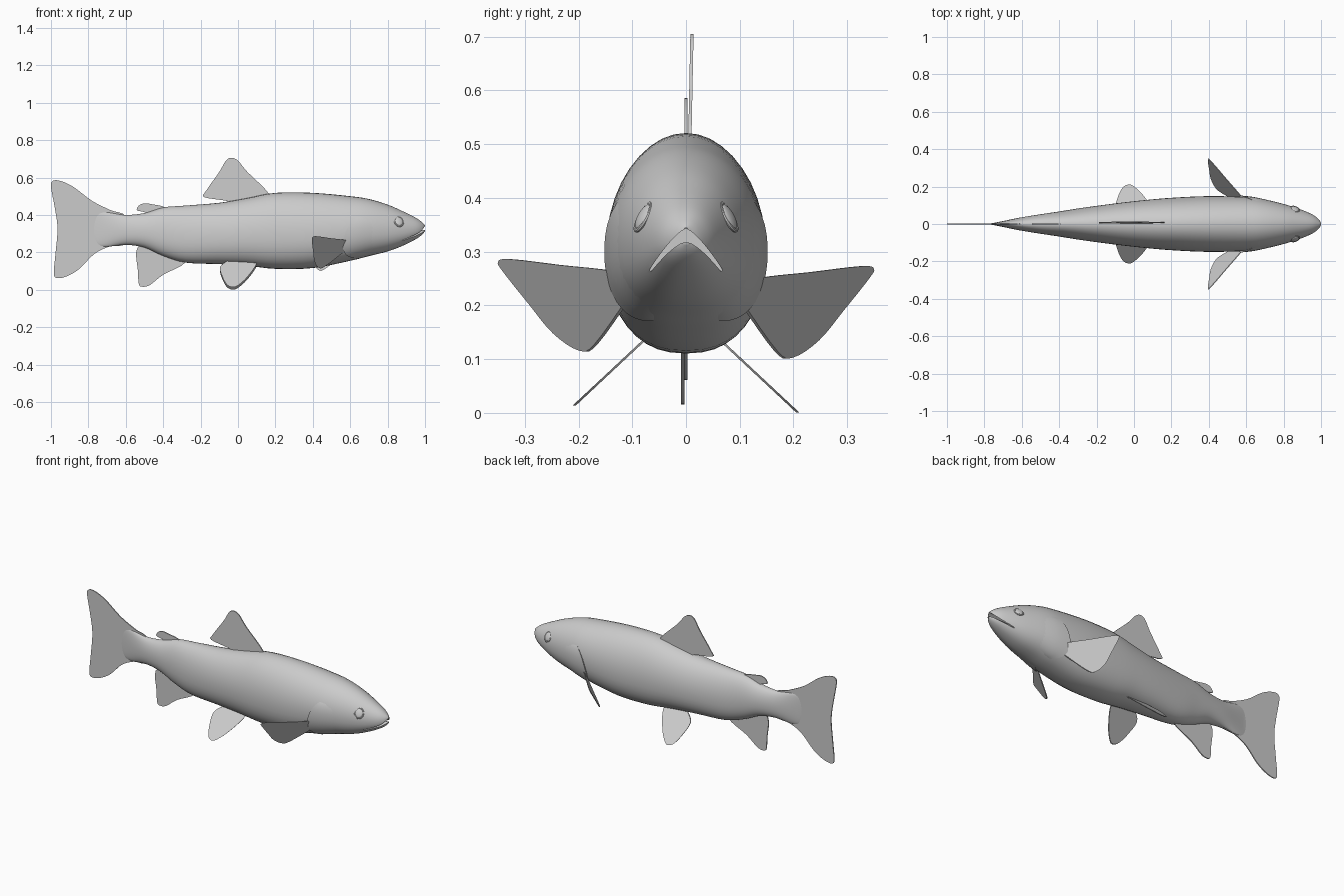
import bpy
import bmesh
import math
from mathutils import Vector

if "Cube" in bpy.data.objects:
    bpy.data.objects.remove(bpy.data.objects["Cube"], do_unlink=True)

GREY = (0.6, 0.6, 0.6, 1)
skin = bpy.data.materials.new("plain grey")
skin.use_nodes = True
skin.diffuse_color = GREY
skin.node_tree.nodes["Principled BSDF"].inputs["Base Color"].default_value = GREY

# Body stations: x, top z, bottom z, half width
STATIONS = [Vector(s) for s in (
    (-.77, .38, .27, .003), (-.75, .41, .24, .006), (-.7, .415, .23, .016),
    (-.6, .40, .24, .036), (-.5, .41, .225, .052), (-.4, .44, .18, .067),
    (-.28, .45, .145, .086), (-.1, .465, .137, .11), (.05, .49, .128, .127),
    (.2, .518, .112, .14), (.4, .518, .116, .149), (.6, .50, .155, .144),
    (.7, .485, .18, .131), (.8, .455, .205, .107), (.88, .42, .235, .082),
    (.95, .385, .27, .053), (.985, .36, .295, .028), (1, .345, .315, .006))]
LAST = len(STATIONS) - 1


def station(u):
    """Smoothly blended station at a fractional index."""
    i = min(int(u), LAST - 1)
    t = u - i
    a, b, c, d = (STATIONS[min(max(k, 0), LAST)] for k in range(i - 1, i + 3))
    return b + (c - a) * t / 2 + (a * 2 - b * 5 + c * 4 - d) * t**2 / 2 \
        + (b * 3 - a - c * 3 + d) * t**3 / 2


def station_at(x):
    low, high = 0, LAST
    for _ in range(30):
        mid = (low + high) / 2
        low, high = (mid, high) if station(mid).x < x else (low, mid)
    return station(low)


def skin_point(s, angle, lift=0):
    """Point on the egg-shaped section; angle 0 is the +y side, 90 degrees the top."""
    x, top, bottom, width = s
    middle = bottom + (top - bottom) * .46
    c, n = math.cos(angle), math.sin(angle)
    power = 1 if n > 0 else .86
    height = top - middle if n > 0 else middle - bottom
    y = math.copysign(abs(c) ** power, c) * (width + lift)
    z = middle + math.copysign(abs(n) ** power, n) * (height + lift)
    return Vector((x, y, z))


def finish(bm, name, fix_normals=True, smooth=True):
    if fix_normals:
        bmesh.ops.recalc_face_normals(bm, faces=bm.faces)
    mesh = bpy.data.meshes.new(name)
    bm.to_mesh(mesh)
    bm.free()
    obj = bpy.data.objects.new(name, mesh)
    bpy.context.collection.objects.link(obj)
    mesh.materials.append(skin)
    if smooth:
        shade(obj)
    return obj


def shade(obj):
    bpy.ops.object.select_all(action='DESELECT')
    obj.select_set(True)
    bpy.context.view_layer.objects.active = obj
    bpy.ops.object.shade_smooth_by_angle(angle=math.radians(35))


def bridge(bm, rows, closed):
    for a, b in zip(rows, rows[1:]):
        for k in range(len(a) if closed else len(a) - 1):
            n = (k + 1) % len(a)
            bm.faces.new((a[k], a[n], b[n], b[k]))


def extrude_outline(bm, front, back):
    """Solid plate between two matching outlines."""
    rows = [[bm.verts.new(p) for p in loop] for loop in (front, back)]
    bridge(bm, rows, True)
    for row in rows:
        bm.faces.new(row)


# Body with a narrow arched mouth cut into the snout
SIDES, STEPS = 40, 4
bm = bmesh.new()
rings = [[bm.verts.new(skin_point(station(i / STEPS), math.tau * k / SIDES))
          for k in range(SIDES)] for i in range(LAST * STEPS + 1)]
bridge(bm, rings, True)
bm.faces.new(rings[0])
bm.faces.new(rings[-1])
body = finish(bm, "body", smooth=False)

bm = bmesh.new()
arch = [(k / 8, .331 - .09 * abs(k / 8) ** 1.4, .011 * (1 - abs(k / 8)) + .0015)
        for k in range(-8, 9)]
lips = [(s * .083, z + h) for s, z, h in arch] + \
       [(s * .083, z - h) for s, z, h in reversed(arch)]
extrude_outline(bm, [(.88, y, z) for y, z in lips], [(1.1, y, z) for y, z in lips])
cutter = finish(bm, "mouth_cutter", smooth=False)
cutter.hide_render = True
cut = body.modifiers.new("mouth", 'BOOLEAN')
cut.operation = 'DIFFERENCE'
cut.object = cutter
bpy.context.view_layer.objects.active = body
bpy.ops.object.modifier_apply(modifier=cut.name)
bpy.data.objects.remove(cutter, do_unlink=True)
shade(body)


# Fins: rounded outlines in x and z, placed sideways by a rule
def fin(name, outline, y_rule, side=1, raise_z=0, thick=.003):
    pts = [Vector(p) for p in outline]
    count = len(pts)
    smooth = []
    for i in range(count):
        a, b, c, d = (pts[(i + k) % count] for k in range(-1, 3))
        for t in (0, .25, .5, .75):
            smooth.append(b + (c - a) * t / 2 + (a * 2 - b * 5 + c * 4 - d) * t**2 / 2
                          + (b * 3 - a - c * 3 + d) * t**3 / 2)
    faces = [[(p.x, side * (y_rule(p.x, p.y) + off), p.y + raise_z) for p in smooth]
             for off in (-thick, thick)]
    bm = bmesh.new()
    extrude_outline(bm, *faces)
    finish(bm, name)


fin("dorsal_fin", [(-.18, .495), (-.17, .53), (-.1, .63), (-.065, .69), (-.035, .705),
                   (0, .69), (.05, .63), (.16, .52), (.15, .47), (0, .45), (-.06, .475)],
    lambda x, z: .007 + (z - .5) * .02)
fin("adipose_fin", [(-.54, .425), (-.53, .45), (-.5, .462), (-.46, .457), (-.39, .44),
                    (-.41, .4), (-.48, .395), (-.5, .415)], lambda x, z: 0)
fin("anal_fin", [(-.54, .22), (-.535, .1), (-.53, .03), (-.51, .016), (-.47, .026),
                 (-.4, .08), (-.28, .148), (-.33, .22), (-.45, .26)], lambda x, z: -.006)
fin("tail_fin", [(-.6, .39), (-.68, .425), (-.78, .475), (-.88, .55), (-.95, .582),
                 (-.99, .582), (-1, .55), (-.98, .44), (-.965, .33), (-.975, .2),
                 (-.985, .09), (-.97, .063), (-.92, .07), (-.85, .11), (-.77, .19),
                 (-.69, .23), (-.6, .25)], lambda x, z: 0)

for label, side in (("left", 1), ("right", -1)):
    lift = 0 if side > 0 else .013
    fin(label + "_pelvic_fin",
        [(-.095, .11), (-.085, .06), (-.06, .015), (-.03, .001), (0, .01), (.05, .055),
         (.1, .128), (.08, .165), (0, .165), (-.05, .145)],
        lambda x, z: .075 + (.125 - z) * 1.07, side, lift)
    fin(label + "_pectoral_fin",
        [(.395, .25), (.402, .19), (.41, .135), (.435, .103), (.47, .115), (.58, .2),
         (.61, .225), (.585, .25), (.5, .262), (.42, .273), (.398, .268)],
        lambda x, z: .14 - 1.07 * (x - .58) + .67 * (z - .25), side, lift)

    # Gill cover: a shallow plate with a raised, curved rear edge
    bm = bmesh.new()
    rows = []
    for i in range(17):
        s = i / 8 - 1
        angle = math.radians(-22 + 52 * s)
        rear = .56 + .09 * s * s
        fade = 1 - s ** 4
        row = []
        for k in range(9):
            x = rear + (.8 - rear) * k / 8
            p = skin_point(station_at(x), angle, -.004 + .011 * fade * (1 - k / 8))
            row.append(p)
        row.insert(0, skin_point(station_at(rear + .004), angle, -.01))
        rows.append([bm.verts.new((p.x, side * p.y, p.z)) for p in row])
    bridge(bm, rows, False)
    bm.normal_update()
    if sum(f.normal.y for f in bm.faces) * side < 0:
        bmesh.ops.reverse_faces(bm, faces=bm.faces)
    finish(bm, label + "_gill_cover", fix_normals=False)

    # Eye: flattened ball inside a thin lid ring
    centre = skin_point(station_at(.86), math.radians(24))
    place = Vector((centre.x, side * (centre.y - .002), centre.z))
    tilt = (math.radians(-62 * side), 0, math.radians(-18 * side))
    bpy.ops.mesh.primitive_uv_sphere_add(segments=24, ring_count=12, radius=.023,
                                         location=place, rotation=tilt)
    eye = bpy.context.object
    eye.name = label + "_eye"
    eye.scale = (1, 1.15, .4)
    bpy.ops.mesh.primitive_torus_add(major_segments=28, minor_segments=8, major_radius=.024,
                                     minor_radius=.004, location=place, rotation=tilt)
    lid = bpy.context.object
    lid.name = label + "_eyelid"
    lid.scale = (1, 1.15, 1)
    for part in (eye, lid):
        part.data.materials.append(skin)
        shade(part)
